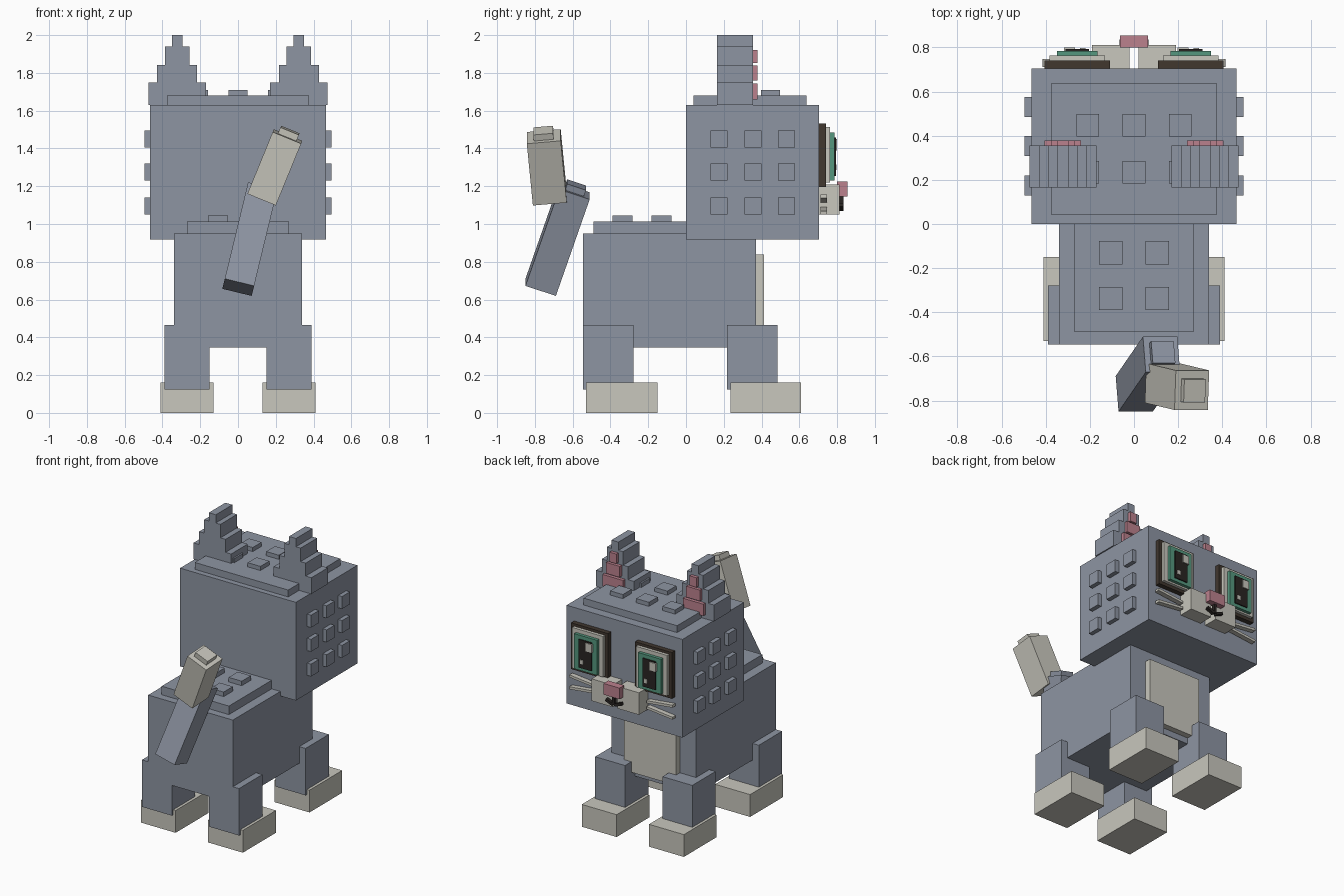
import bpy, math
from mathutils import Euler, Vector


def mat(name, rgb):
    m = bpy.data.materials.new(name)
    m.diffuse_color = (*rgb, 1)
    return m


GRAY = mat("blue_gray_fur", (0.27, 0.30, 0.365))
CREAM = mat("cream_fur", (0.58, 0.57, 0.51))
PINK = mat("pink", (0.50, 0.22, 0.27))
GREEN = mat("green_iris", (0.09, 0.31, 0.21))
BROWN = mat("brown_rim", (0.052, 0.038, 0.028))
BLACK = mat("dark_pupil", (0.022, 0.018, 0.016))


def block(name, center, size, material, rot=(0, 0, 0)):
    bpy.ops.mesh.primitive_cube_add(size=1, location=center,
                                    rotation=[math.radians(a) for a in rot])
    ob = bpy.context.object
    ob.name = name
    ob.scale = size
    ob.data.materials.append(material)
    return ob


def span(name, x, y, z, material):
    """Block given by its limits on each axis."""
    lims = (x, y, z)
    return block(name, [(a + b) / 2 for a, b in lims], [b - a for a, b in lims], material)


# Body with raised back plate and pads
span("body", (-0.34, 0.34), (-0.545, 0.37), (0.345, 0.95), GRAY)
span("back_plate", (-0.27, 0.27), (-0.49, 0.10), (0.93, 1.012), GRAY)
for x in (-0.105, 0.105):
    for y in (-0.337, -0.13):
        block("back_pad", (x, y, 1.02), (0.105, 0.105, 0.05), GRAY)
span("chest_patch", (-0.21, 0.21), (0.36, 0.413), (0.39, 0.838), CREAM)

# Legs and paws
for s in (-1, 1):
    for y0, y1, p0, p1 in ((-0.545, -0.278, -0.53, -0.15), (0.218, 0.485, 0.235, 0.61)):
        span("leg", sorted((s * 0.15, s * 0.39)), (y0, y1), (0.125, 0.466), GRAY)
        span("paw", sorted((s * 0.13, s * 0.41)), (p0, p1), (0, 0.162), CREAM)

# Head with crown plate and pads
span("head", (-0.465, 0.465), (0, 0.705), (0.917, 1.63), GRAY)
span("crown_plate", (-0.375, 0.375), (0.04, 0.638), (1.61, 1.68), GRAY)
for x in (-0.21, 0, 0.21):
    for y in (0.235, 0.447):
        block("crown_pad", (x, y, 1.685), (0.102, 0.102, 0.05), GRAY)
for s in (-1, 1):
    for y in (0.175, 0.354, 0.531):
        for z in (1.095, 1.275, 1.45):
            block("cheek_pad", (s * 0.475, y, z), (0.042, 0.09, 0.09), GRAY)

# Stepped ears with pink inner steps
for s in (-1, 1):
    for w, z0, z1 in ((0.303, 1.63, 1.748), (0.212, 1.74, 1.842),
                      (0.13, 1.84, 1.94), (0.056, 1.93, 2.0)):
        block("ear_step", (s * 0.322, 0.26, (z0 + z1) / 2), (w, 0.19, z1 - z0), GRAY)
    for w, z0, z1 in ((0.165, 1.66, 1.745), (0.11, 1.76, 1.84), (0.055, 1.852, 1.922)):
        block("inner_ear", (s * 0.322, 0.364, (z0 + z1) / 2), (w, 0.03, z1 - z0), PINK)

# Layered eyes; the glints sit on the same side of both pupils
for s in (-1, 1):
    x = s * 0.257
    block("eye_rim", (x, 0.72, 1.364), (0.295, 0.04, 0.336), BROWN)
    block("eye_white", (x, 0.745, 1.366), (0.25, 0.035, 0.295), CREAM)
    block("iris", (x, 0.768, 1.358), (0.185, 0.034, 0.255), GREEN)
    block("pupil", (x, 0.782, 1.356), (0.105, 0.022, 0.205), BLACK)
    block("large_glint", (x - 0.035, 0.79, 1.42), (0.05, 0.02, 0.06), CREAM)
    block("small_glint", (x + 0.025, 0.79, 1.30), (0.025, 0.014, 0.03), CREAM)

# Muzzle, nose, mouth and whiskers
for s in (-1, 1):
    span("muzzle", sorted((s * 0.02, s * 0.19)), (0.69, 0.812), (1.05, 1.21), CREAM)
    block("mouth_curve", (s * 0.035, 0.822, 1.09), (0.06, 0.026, 0.02), BLACK, (0, -s * 22, 0))
    for z, tilt in ((1.135, -6), (1.07, 6)):
        block("whisker", (s * 0.31, 0.73, z), (0.21, 0.035, 0.018), CREAM, (0, s * tilt, 0))
block("mouth_line", (0, 0.822, 1.115), (0.02, 0.026, 0.07), BLACK)
span("nose", (-0.064, 0.064), (0.80, 0.854), (1.145, 1.226), PINK)


# Tail sections, each with a small pad on its end
def tail_section(name, center, size, rot, material):
    block(name, center, size, material, rot)
    axis = Euler([math.radians(a) for a in rot]).to_matrix() @ Vector((0, 0, 1))
    block(name + "_pad", Vector(center) + axis * (size[2] / 2 + 0.01),
          (0.105, 0.105, 0.05), material, rot)


tail_section("tail_base", (0.063, -0.68, 0.92), (0.16, 0.17, 0.555), (-18.8, 13.6, 0), GRAY)
tail_section("tail_tip", (0.195, -0.737, 1.30), (0.163, 0.18, 0.355), (5.2, 22.3, 0), CREAM)
